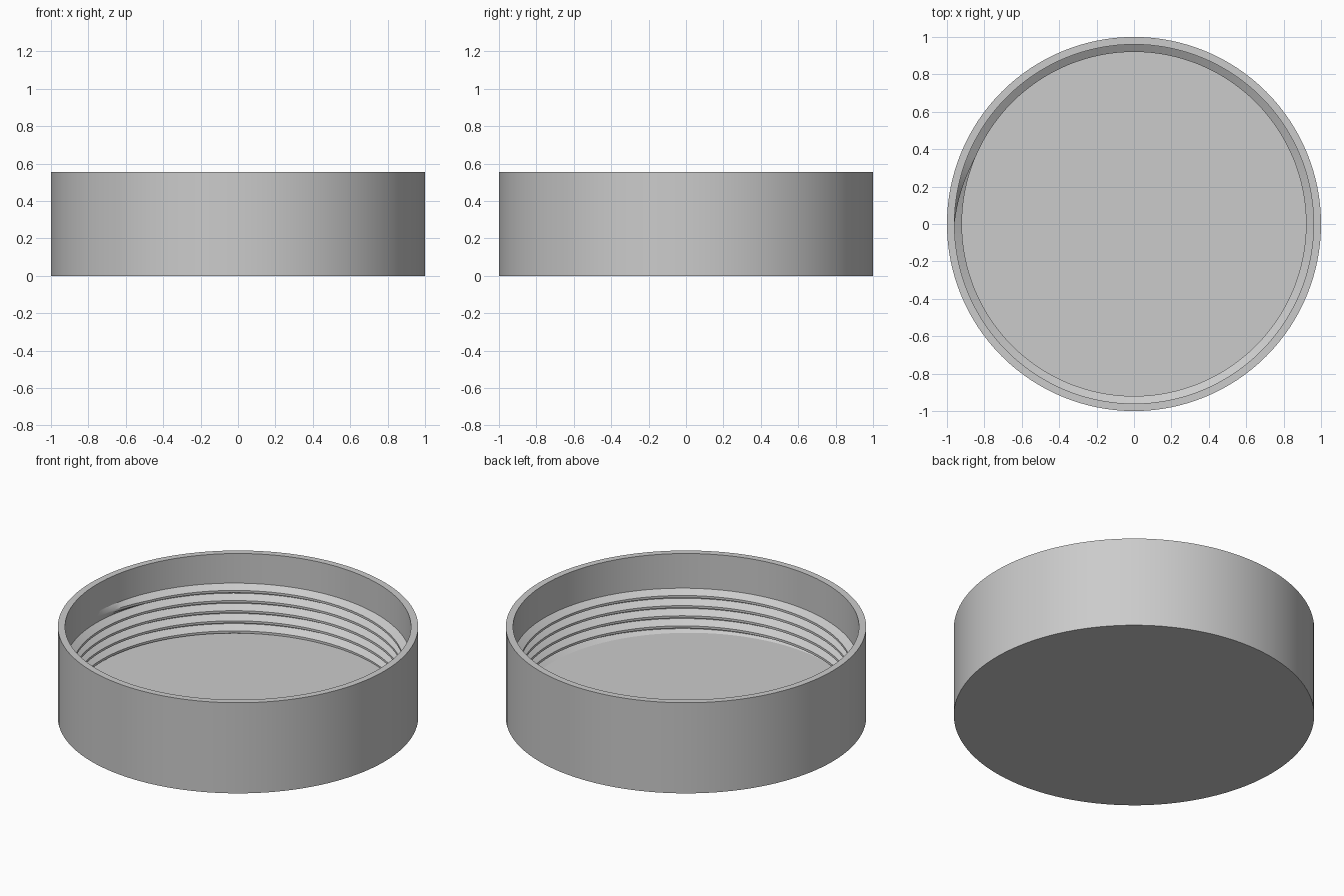
import bpy
import bmesh
from math import cos, sin, pi, radians

cube = bpy.data.objects.get("Cube")
if cube:
    bpy.data.objects.remove(cube, do_unlink=True)

# Main dimensions
HEIGHT, FLOOR = 0.555, 0.08
OUTER, INNER, CREST = 1.0, 0.96, 0.92
SEGMENTS = 128
PITCH, TURNS, THREAD_TOP = 0.062, 5, 0.383
RUNOUT = radians(22)

grey = bpy.data.materials.new("grey plastic")
grey.use_nodes = True
colour = (0.6, 0.6, 0.6, 1)
grey.diffuse_color = colour
grey.node_tree.nodes["Principled BSDF"].inputs["Base Color"].default_value = colour


def finish(name, bm):
    """Turn a bmesh into a shaded object with the shared material."""
    bmesh.ops.recalc_face_normals(bm, faces=bm.faces)
    mesh = bpy.data.meshes.new(name)
    bm.to_mesh(mesh)
    bm.free()
    mesh.materials.append(grey)
    obj = bpy.data.objects.new(name, mesh)
    bpy.context.collection.objects.link(obj)
    bpy.ops.object.select_all(action="DESELECT")
    obj.select_set(True)
    bpy.context.view_layer.objects.active = obj
    bpy.ops.object.shade_smooth_by_angle(angle=radians(30))
    return obj


def ring(bm, points, angle):
    return [bm.verts.new((r * cos(angle), r * sin(angle), z)) for r, z in points]


def bridge(bm, a, b):
    for i in range(len(a)):
        j = (i + 1) % len(a)
        bm.faces.new((a[i], a[j], b[j], b[i]))


# Lid body: a turned wall, closed by a bottom disc and a floor disc
bm = bmesh.new()
profile = [(OUTER, 0), (OUTER, HEIGHT), (INNER, HEIGHT), (INNER, FLOOR)]
rings = [ring(bm, profile, 2 * pi * i / SEGMENTS) for i in range(SEGMENTS)]
for i, a in enumerate(rings):
    b = rings[(i + 1) % SEGMENTS]
    for k in range(len(profile) - 1):
        bm.faces.new((a[k], b[k], b[k + 1], a[k + 1]))
for k in (0, -1):
    bm.faces.new([r[k] for r in rings])
finish("lid_body", bm)

# Inner screw thread: a right-handed helix that fades into the wall at its top
bm = bmesh.new()
previous = None
steps = TURNS * SEGMENTS
for i in range(steps + 1):
    back = 2 * pi * (steps - i) / SEGMENTS
    top = THREAD_TOP - PITCH * back / (2 * pi)
    crest = INNER + (CREST - INNER) * min(1, back / RUNOUT)
    section = [(INNER + 0.015, top), (INNER, top), (crest, top - 0.026),
               (crest, top - 0.04), (INNER, top - 0.06), (INNER + 0.015, top - 0.06)]
    current = ring(bm, section, pi - back)
    if previous:
        bridge(bm, previous, current)
    else:
        bm.faces.new(current)
    previous = current
bm.faces.new(previous)
finish("screw_thread", bm)
